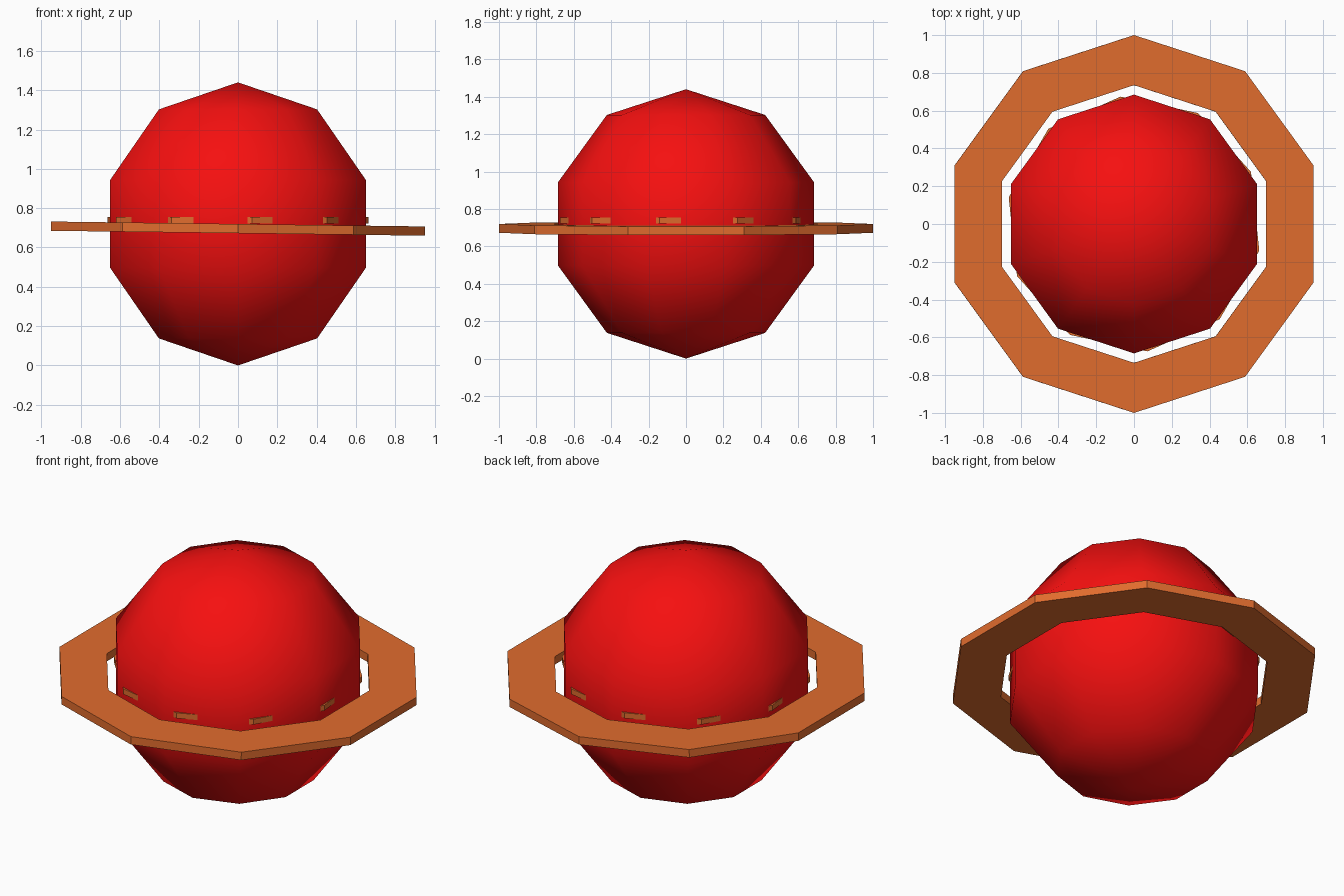
import bpy, bmesh
from math import sin, cos, pi, radians

if "Cube" in bpy.data.objects:
    bpy.data.objects.remove(bpy.data.objects["Cube"])

SIDES = 10


def material(name, color):
    m = bpy.data.materials.new(name)
    m.diffuse_color = color
    m.use_nodes = True
    m.node_tree.nodes["Principled BSDF"].inputs["Base Color"].default_value = m.diffuse_color
    return m


def lathe(name, profile, mat, z, turn=0.0, tilt=0.0, smooth=False):
    """Revolve an (r, z) profile into a ten-sided solid with a corner on +y."""
    bm = bmesh.new()
    vs = [bm.verts.new((r, 0, h)) for r, h in profile]
    edges = [bm.edges.new(p) for p in zip(vs, vs[1:])]
    bmesh.ops.spin(bm, geom=vs + edges, cent=(0, 0, 0), axis=(0, 0, 1),
                   angle=2 * pi, steps=SIDES)
    bmesh.ops.remove_doubles(bm, verts=bm.verts, dist=1e-4)
    # corner onto the y axis, plus any extra turn
    a = pi / 2 + turn
    for v in bm.verts:
        x, y = v.co.x, v.co.y
        v.co.x, v.co.y = x * cos(a) - y * sin(a), x * sin(a) + y * cos(a)
    bmesh.ops.recalc_face_normals(bm, faces=bm.faces)
    for f in bm.faces:
        f.smooth = smooth
    me = bpy.data.meshes.new(name)
    bm.to_mesh(me)
    bm.free()
    me.materials.append(mat)
    ob = bpy.data.objects.new(name, me)
    bpy.context.collection.objects.link(ob)
    ob.location.z = z
    ob.rotation_euler.y = tilt
    return ob


def band(inner, outer, thick):
    h = thick / 2
    return [(inner, -h), (outer, -h), (outer, h), (inner, h), (inner, -h)]


red = material("red", (0.92, 0.005, 0.005, 1))
orange = material("orange", (0.75, 0.15, 0.027, 1))

# Planet ball
R = 0.72
arc = [(R * sin(i * pi / 5), -R * cos(i * pi / 5)) for i in range(6)]
lathe("planet", arc, red, R, smooth=True)

# Wide outer ring, slightly tilted
lathe("outer_ring", band(0.735, 1.0, 0.047), orange, 0.696, tilt=0.0132)

# Smaller ring sunk in the ball, only its corners show
lathe("inner_ring", band(0.5, 0.678, 0.032), orange, 0.738, turn=radians(6))
